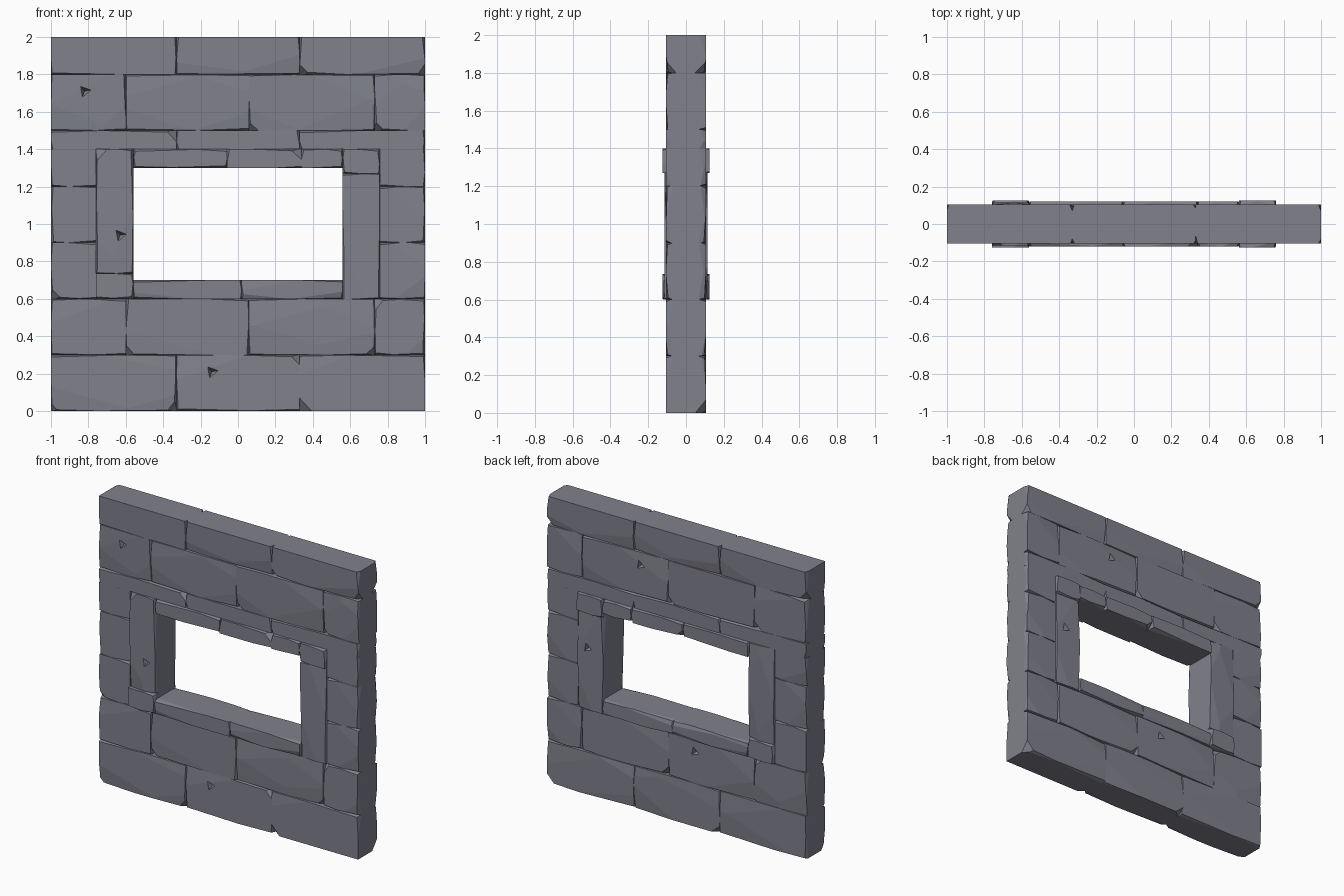
import bpy, bmesh, random
from mathutils import Vector, Matrix

if "Cube" in bpy.data.objects:
    bpy.data.objects.remove(bpy.data.objects["Cube"])

random.seed(7)
stone = bpy.data.materials.new("grey stone")
stone.diffuse_color = (0.215, 0.22, 0.26, 1)
stone.use_nodes = True
stone.node_tree.nodes["Principled BSDF"].inputs["Base Color"].default_value = stone.diffuse_color
WALL, JAMB, CORNER = 0.105, 0.115, 0.125    # half thicknesses


def cut(bm, corner, dx, dz, s, a, b, c):
    """Slice off a block corner: a along x, b along z, c into the wall."""
    co = corner + Vector((dx * a, 0, 0))
    no = Vector((-dx / a, s / c, -dz / b)).normalized()
    bmesh.ops.bisect_plane(bm, geom=bm.verts[:] + bm.edges[:] + bm.faces[:],
                           plane_co=co, plane_no=no, clear_outer=True)
    bmesh.ops.holes_fill(bm, edges=[e for e in bm.edges if e.is_boundary], sides=0)


# Corner breaks: x, z, direction into the block (dx, dz), face (-1 front, 1 back)
CHIPS = [
    (0.06, 1.5, 1, 1, -1), (0.73, 1.5, 1, 1, -1), (-0.33, 1.5, -1, -1, -1),
    (0.33, 1.8, 1, 1, -1), (-0.6, 0.3, 1, 1, -1), (0.73, 0.3, -1, 1, -1),
    (-1, 0.6, 1, 1, -1), (0.73, 0.6, 1, -1, -1), (-0.33, 0, -1, 1, -1),
    (0.33, 0, 1, 1, -1), (0.33, 0.3, -1, -1, -1), (-1, 0, 1, 1, -1),
    (0.06, 1.5, -1, 1, 1), (-0.6, 1.5, -1, 1, 1), (-0.33, 0, 1, 1, 1),
    (1, 0, -1, 1, 1), (0.06, 0.3, 1, 1, 1), (-0.6, 0.6, -1, -1, 1),
    (1, 1.8, -1, 1, 1), (1, 1.8, -1, 1, -1), (-1, 1.8, 1, 1, 1),
    (-0.06, 1.3, 1, 1, 1), (0.34, 1.4, -1, -1, -1), (-0.76, 1.4, 1, -1, -1),
]
# Triangular pits: x, z, face
PITS = [(-0.82, 1.71, -1), (-0.14, 0.21, -1), (-0.63, 0.94, -1),
        (0.28, 1.71, 1), (0.68, 1.03, 1), (-0.14, 0.52, 1)]


def block(name, x0, x1, z0, z1, t=WALL, facets=True, keep=""):
    """One chipped stone. keep lists sides (L R T B) that stay sharp."""
    bm = bmesh.new()
    bmesh.ops.create_cube(bm, size=1, matrix=Matrix.Translation(
        ((x0 + x1) / 2, 0, (z0 + z1) / 2)) @ Matrix.Diagonal((x1 - x0, 2 * t, z1 - z0, 1)))
    w, h = x1 - x0, z1 - z0
    R = random.uniform
    for s in (-1, 1):
        for dx in (-1, 1):
            for dz in (-1, 1):
                corner = Vector((x0 if dx > 0 else x1, s * t, z0 if dz > 0 else z1))
                xs, zs = "L" if dx > 0 else "R", "B" if dz > 0 else "T"
                # named corner breaks
                for px, pz, qx, qz, q in CHIPS:
                    if (q, qx, qz) == (s, dx, dz) and abs(px - corner.x) + abs(pz - corner.z) < 0.01:
                        cut(bm, corner, dx, dz, s, R(.05, .07), R(.05, .07), R(.04, .06))
                # tapering wedges along the vertical and horizontal joints
                if xs not in keep and random.random() < 0.75:
                    cut(bm, corner, dx, dz, s, R(.006, .016), h * R(.4, .9), R(.02, .04))
                if zs not in keep and random.random() < 0.75:
                    cut(bm, corner, dx, dz, s, w * R(.35, .8), R(.006, .014), R(.02, .04))
                # broad shallow hewn facets
                if facets and xs not in keep and zs not in keep and random.random() < 0.5:
                    cut(bm, corner, dx, dz, s, w * R(.4, .9), h * R(.25, .6), R(.006, .013))
    bmesh.ops.recalc_face_normals(bm, faces=bm.faces[:])
    me = bpy.data.meshes.new(name)
    bm.to_mesh(me)
    bm.free()
    me.materials.append(stone)
    ob = bpy.data.objects.new(name, me)
    bpy.context.collection.objects.link(ob)
    for px, pz, s in PITS:
        if x0 < px < x1 and z0 < pz < z1:
            carve(ob, px, pz, s, t)
    return ob


def carve(ob, x, z, s, t):
    """Cut a three-sided pit into a stone face, then drop the cutter."""
    bpy.ops.mesh.primitive_cone_add(vertices=3, radius1=0.06, radius2=0, depth=0.07,
                                    location=(x, s * (t - 0.005), z),
                                    rotation=(s * 1.5708, 0.35, 0.0))
    cutter = bpy.context.object
    cutter.hide_render = True
    cutter.data.materials.append(stone)
    mod = ob.modifiers.new("pit", 'BOOLEAN')
    mod.operation, mod.solver, mod.object = 'DIFFERENCE', 'EXACT', cutter
    bpy.context.view_layer.objects.active = ob
    bpy.ops.object.modifier_apply(modifier=mod.name)
    bpy.data.objects.remove(cutter)


# Full brick courses above and below the window
A, B = (-1, -0.33, 0.33, 1), (-1, -0.6, 0.06, 0.73, 1)
for z0, z1, joints in ((0, .3, A), (.3, .6, B), (1.5, 1.8, B), (1.8, 2, A)):
    for x0, x1 in zip(joints, joints[1:]):
        block("wall_brick", x0, x1, z0, z1, keep="T" if z1 == 2 else "")

# Course directly over the lintel; its end stones continue down beside the frame
for x0, x1 in zip(A, A[1:]):
    block("over_window_brick", x0, x1, 1.4, 1.5, facets=False, keep="B")

# Side bricks beside the frame
for z0, z1 in ((.6, .9), (.9, 1.2), (1.2, 1.4)):
    for x0, x1, inner in ((-1, -.76, "R"), (.76, 1, "L")):
        block("side_brick", x0, x1, z0, z1, keep=inner + ("T" if z1 == 1.4 else ""))

# Window frame: jambs, corner stones, lintel and sill
block("left_jamb", -.76, -.56, .735, 1.4, JAMB)
block("left_corner_stone", -.76, -.56, .6, .735, CORNER, False)
block("right_jamb", .56, .76, .6, 1.27, JAMB)
block("right_corner_stone", .56, .76, 1.27, 1.4, CORNER, False)
for x0, x1 in ((-.56, -.06), (-.06, .34), (.34, .56)):
    block("lintel", x0, x1, 1.3, 1.4, 0.12, False)
for x0, x1 in ((-.56, .02), (.02, .56)):
    block("sill", x0, x1, .6, .7, 0.12)
